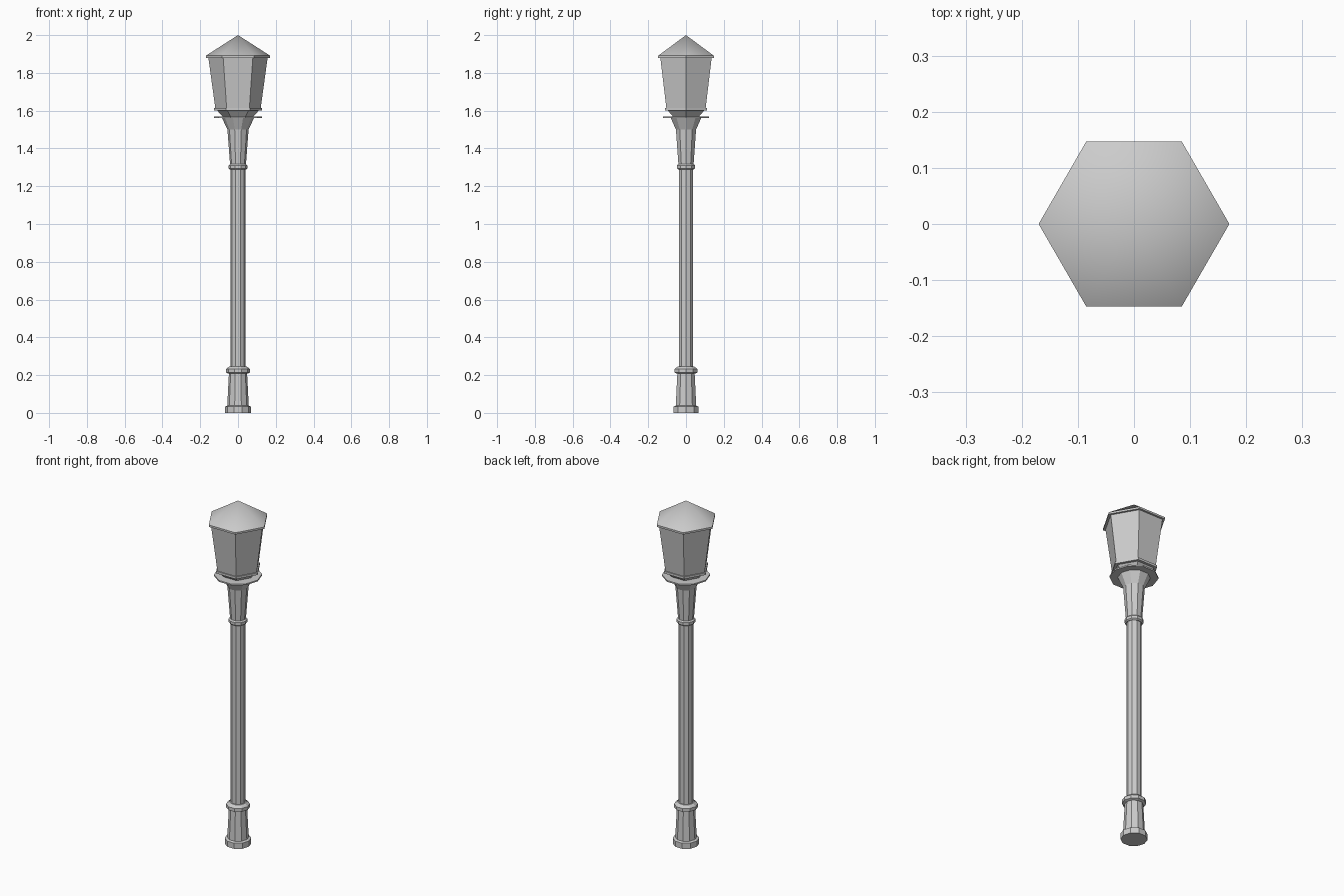
import bpy, bmesh, math

if "Cube" in bpy.data.objects:
    bpy.data.objects.remove(bpy.data.objects["Cube"])


def lathe(name, profile, sides, smooth=None):
    """Capped faceted solid from (radius, height) rings; radius 0 makes a tip."""
    bm = bmesh.new()
    rings = []
    for r, z in profile:
        n = 1 if r == 0 else sides
        rings.append([bm.verts.new((r * math.cos(2 * math.pi * i / sides),
                                    r * math.sin(2 * math.pi * i / sides), z))
                      for i in range(n)])
    for a, b in zip(rings, rings[1:]):
        for i in range(sides):
            j = (i + 1) % sides
            if len(b) == 1:
                bm.faces.new((a[i], a[j], b[0]))
            else:
                bm.faces.new((a[i], a[j], b[j], b[i]))
    bm.faces.new(rings[0][::-1])
    if len(rings[-1]) > 1:
        bm.faces.new(rings[-1])
    mesh = bpy.data.meshes.new(name)
    bm.to_mesh(mesh)
    bm.free()
    obj = bpy.data.objects.new(name, mesh)
    bpy.context.collection.objects.link(obj)
    if smooth:
        bpy.ops.object.select_all(action='DESELECT')
        obj.select_set(True)
        bpy.context.view_layer.objects.active = obj
        bpy.ops.object.shade_smooth_by_angle(angle=math.radians(smooth))
    return obj


# Ten-sided post: foot, tapered pedestal, shaft and flared neck
lathe("foot", [(0.07, 0), (0.07, 0.033), (0.058, 0.038)], 10)
lathe("pedestal", [(0.057, 0.036), (0.048, 0.212)], 10)
lathe("pedestal_collar", [(0.05, 0.208), (0.063, 0.213), (0.063, 0.232),
                          (0.046, 0.246)], 10)
lathe("shaft", [(0.039, 0.24), (0.039, 1.295)], 10)
lathe("neck_collar", [(0.043, 1.288), (0.05, 1.294), (0.05, 1.31),
                      (0.043, 1.317)], 10)
lathe("flared_neck", [(0.042, 1.314), (0.056, 1.5), (0.085, 1.562)], 10)
lathe("drip_plate", [(0.127, 1.562), (0.127, 1.57)], 10)

# Six-sided lantern
lathe("lantern_seat", [(0.08, 1.569), (0.112, 1.602)], 6)
lathe("lantern_band", [(0.127, 1.6), (0.127, 1.613)], 6)
lathe("lantern_body", [(0.12, 1.612), (0.157, 1.882)], 6)
lathe("lantern_roof", [(0.17, 1.88), (0.17, 1.891), (0, 2.0)], 6, smooth=40)
